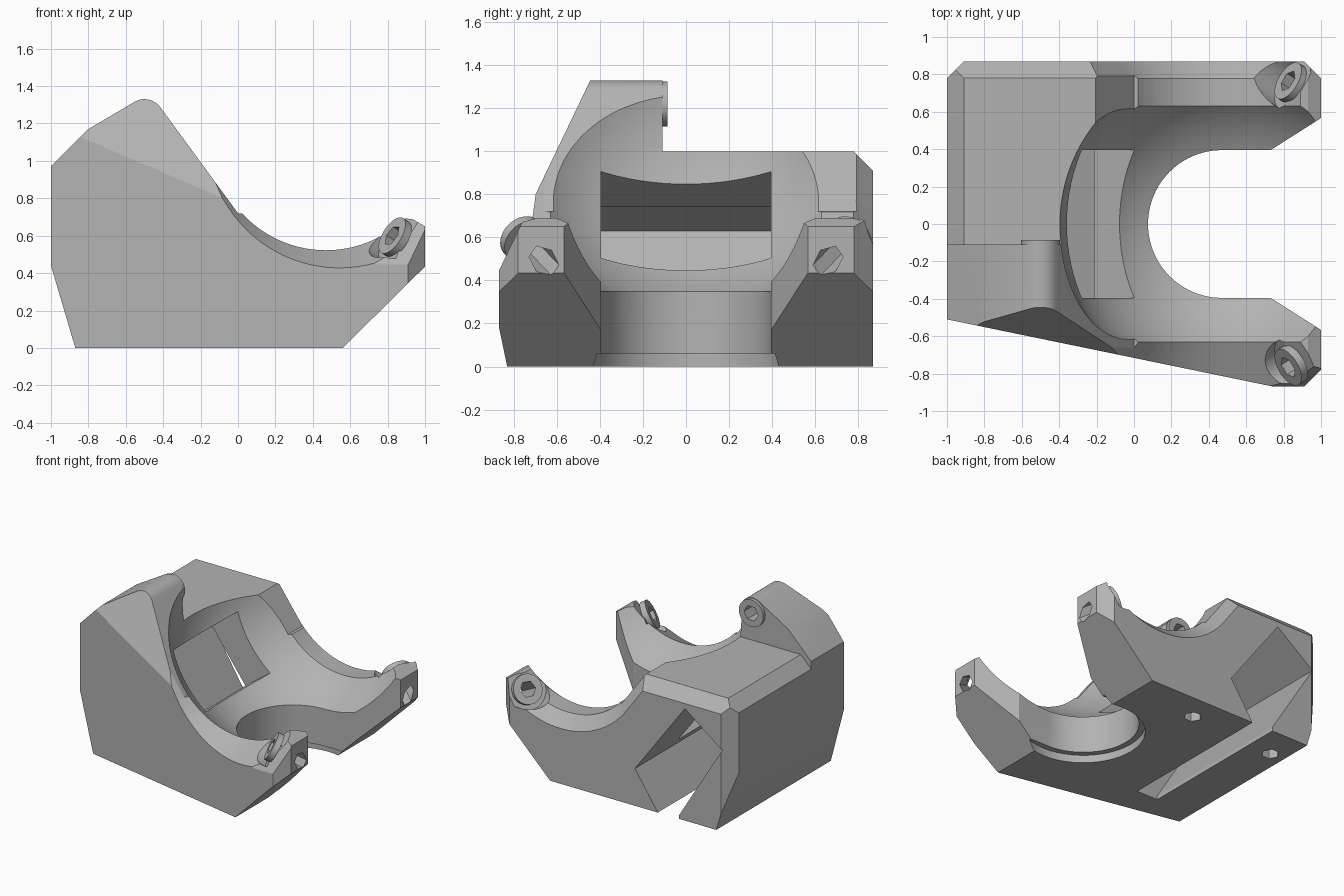
import bpy, bmesh, math
from mathutils import Vector

cube = bpy.data.objects.get("Cube")
if cube:
    bpy.data.objects.remove(cube, do_unlink=True)

grey = bpy.data.materials.new("plain_grey")
grey.use_nodes = True
COLOUR = (0.45, 0.45, 0.45, 1)
grey.diffuse_color = COLOUR
grey.node_tree.nodes["Principled BSDF"].inputs["Base Color"].default_value = COLOUR

CX, CZ = 0.47, 1.13                      # centre of the cradle in side profile
SLOPE = Vector((-0.59, 0.81)).normalized()   # up along the sloped mouth
OUT = Vector((-SLOPE.y, SLOPE.x))        # away from the cradle centre


def to_object(name, bm):
    bmesh.ops.recalc_face_normals(bm, faces=bm.faces)
    mesh = bpy.data.meshes.new(name)
    bm.to_mesh(mesh)
    bm.free()
    mesh.materials.append(grey)
    ob = bpy.data.objects.new(name, mesh)
    bpy.context.collection.objects.link(ob)
    return ob


def loft_bm(ring_a, ring_b):
    bm = bmesh.new()
    a = [bm.verts.new(p) for p in ring_a]
    b = [bm.verts.new(p) for p in ring_b]
    bm.faces.new(a)
    bm.faces.new(b[::-1])
    for i in range(len(a)):
        j = (i + 1) % len(a)
        bm.faces.new((a[i], b[i], b[j], a[j]))
    bmesh.ops.recalc_face_normals(bm, faces=bm.faces)
    return bm


def prism_y(pts, lo, hi):
    return loft_bm([(x, lo, z) for x, z in pts], [(x, hi, z) for x, z in pts])


def prism_z(pts, lo, hi):
    return loft_bm([(x, y, lo) for x, y in pts], [(x, y, hi) for x, y in pts])


def arc(cx, cy, r, start, end, n):
    angles = [math.radians(start + (end - start) * i / n) for i in range(n + 1)]
    return [(cx + r * math.cos(t), cy + r * math.sin(t)) for t in angles]


def rod(start, end, r, sides):
    start, end = Vector(start), Vector(end)
    rot = (end - start).to_track_quat('Z', 'Y')
    ring = [rot @ Vector((x, y, 0)) for x, y in arc(0, 0, r, 0, 360, sides)[:-1]]
    return loft_bm([start + p for p in ring], [end + p for p in ring])


def trim(bm, point, normal):
    geom = bm.verts[:] + bm.edges[:] + bm.faces[:]
    cut = bmesh.ops.bisect_plane(bm, geom=geom, plane_co=point, plane_no=normal,
                                 clear_outer=True)
    edges = [e for e in cut["geom_cut"] if isinstance(e, bmesh.types.BMEdge)]
    bmesh.ops.holes_fill(bm, edges=edges)


def carve(ob, bm):
    cutter = to_object("cutter", bm)
    cutter.hide_render = True
    mod = ob.modifiers.new("carve", 'BOOLEAN')
    mod.operation = 'DIFFERENCE'
    mod.solver = 'EXACT'
    mod.object = cutter
    with bpy.context.temp_override(object=ob, active_object=ob):
        bpy.ops.object.modifier_apply(modifier=mod.name)
    bpy.data.objects.remove(cutter, do_unlink=True)


def mouth(r):
    """Side outline of the open mouth: sloped line, round floor, open top."""
    centre = Vector((CX, CZ))
    angle = math.degrees(math.atan2(OUT.y, OUT.x)) % 360
    return ([tuple(centre + OUT * r + SLOPE * 1.5)]
            + arc(CX, CZ, r, angle, 345, 36) + [(2.2, 1.3), (2.2, 2.2)])


def mouth_loft(y0, r0, y1, r1):
    return loft_bm([(x, y0, z) for x, z in mouth(r0)],
                   [(x, y1, z) for x, z in mouth(r1)])


# Body blank, seen from the side
outline = [(-0.87, 0), (0.56, 0), (1, 0.435), (1, 0.65), (0.93, 0.69), (0, 0.72)]
outline += arc(-0.5, 1.225, 0.105, 36, 120, 10)
outline += [(-0.8, 1.17), (-1, 0.97), (-1, 0.44)]
blank = prism_y(outline, -0.87, 0.87)

# Angled front wall, sloped upper front and chamfered corners
trim(blank, (-1, -0.51, 0), (-0.206, -1, 0))
trim(blank, (0, -0.45, 1.32), (0, -1, 0.48))
trim(blank, (0, 0.78, 1), (0, 1, 1))
for point, normal in (((-1, 0.78, 0), (-1, 1, 0)), ((1, 0.78, 0), (1, 1, 0)),
                      ((1, -0.78, 0), (1, -1, 0))):
    trim(blank, point, normal)
body = to_object("cradle_body", blank)

# Low deck behind the tall shoulder
carve(body, prism_y([(-1.2, 0.71), (-0.91, 1), (0.3, 1), (0.3, 2), (-1.2, 2)],
                    -0.11, 1.1))

# Rounded mouth with chamfered rims, and the spherical bowl
carve(body, mouth_loft(-1.1, 0.608, 1.1, 0.608))
carve(body, mouth_loft(0.74, 0.57, 0.96, 0.79))
carve(body, mouth_loft(-0.59, 0.587, -0.95, 0.767))
bowl = bmesh.new()
bmesh.ops.create_uvsphere(bowl, u_segments=96, v_segments=48, radius=0.876)
bmesh.ops.translate(bowl, verts=bowl.verts, vec=(CX, 0, CZ))
carve(body, bowl)

# Round opening in the floor between the arms, with a shallow step below
opening = arc(CX, 0, 0.395, 90, 270, 40)
opening += [(0.73, -0.395), (1.1, -0.63), (1.1, 0.63), (0.73, 0.395)]
carve(body, prism_z(opening, -0.2, 1.5))
carve(body, prism_z(arc(CX, 0, 0.44, 0, 360, 48)[:-1], -0.1, 0.06))

# Slanted channel from the back, open at the bottom
carve(body, prism_y([(-0.17, 0.29), (-0.6, 0.87), (-0.92, 0.63), (-0.55, 0.03),
                     (-0.55, -0.05), (-0.4, -0.05)], -0.4, 1))

# Window from the bowl into the channel
window = [Vector((CX, CZ)) + SLOPE * s + OUT * t
          for s, t in ((-0.23, 0.7), (0.26, 0.7), (0.26, 1.15), (-0.23, 1.15))]
carve(body, prism_y(window, -0.395, 0.395))

# Hexagonal holes underneath
for x, y in ((-0.75, 0.61), (0.01, 0.66)):
    carve(body, rod((x, y, -0.1), (x, y, 0.2), 0.065, 6))

# Screw seats at the arm tips, with hexagonal bores to the end faces
parts = [body]
for side, label in ((1, "back"), (-1, "front")):
    axis = Vector((-0.75, 0.45 * side, 0.47)).normalized()
    seat = Vector((0.85, 0.75 * side, 0.585))
    carve(body, rod(seat, seat + axis * 0.6, 0.15, 40))
    bore = rod(seat - axis * 0.4, seat + axis * 0.2, 0.06, 6)
    carve(body, bore.copy())
    collar = to_object(label + "_screw_collar",
                       rod(seat - axis * 0.01, seat + axis * 0.035, 0.11, 40))
    carve(collar, bore)
    parts.append(collar)

# Round boss on the inner face of the tall shoulder
hole = rod((-0.5, -0.26, 1.22), (-0.5, 0, 1.22), 0.06, 6)
carve(body, hole.copy())
boss = to_object("shoulder_boss", rod((-0.5, -0.12, 1.22), (-0.5, -0.085, 1.22), 0.105, 40))
carve(boss, hole)
parts.append(boss)

# Smooth curves, crisp edges
bpy.ops.object.select_all(action='DESELECT')
for ob in parts:
    ob.select_set(True)
bpy.context.view_layer.objects.active = body
bpy.ops.object.shade_smooth_by_angle(angle=math.radians(20))
